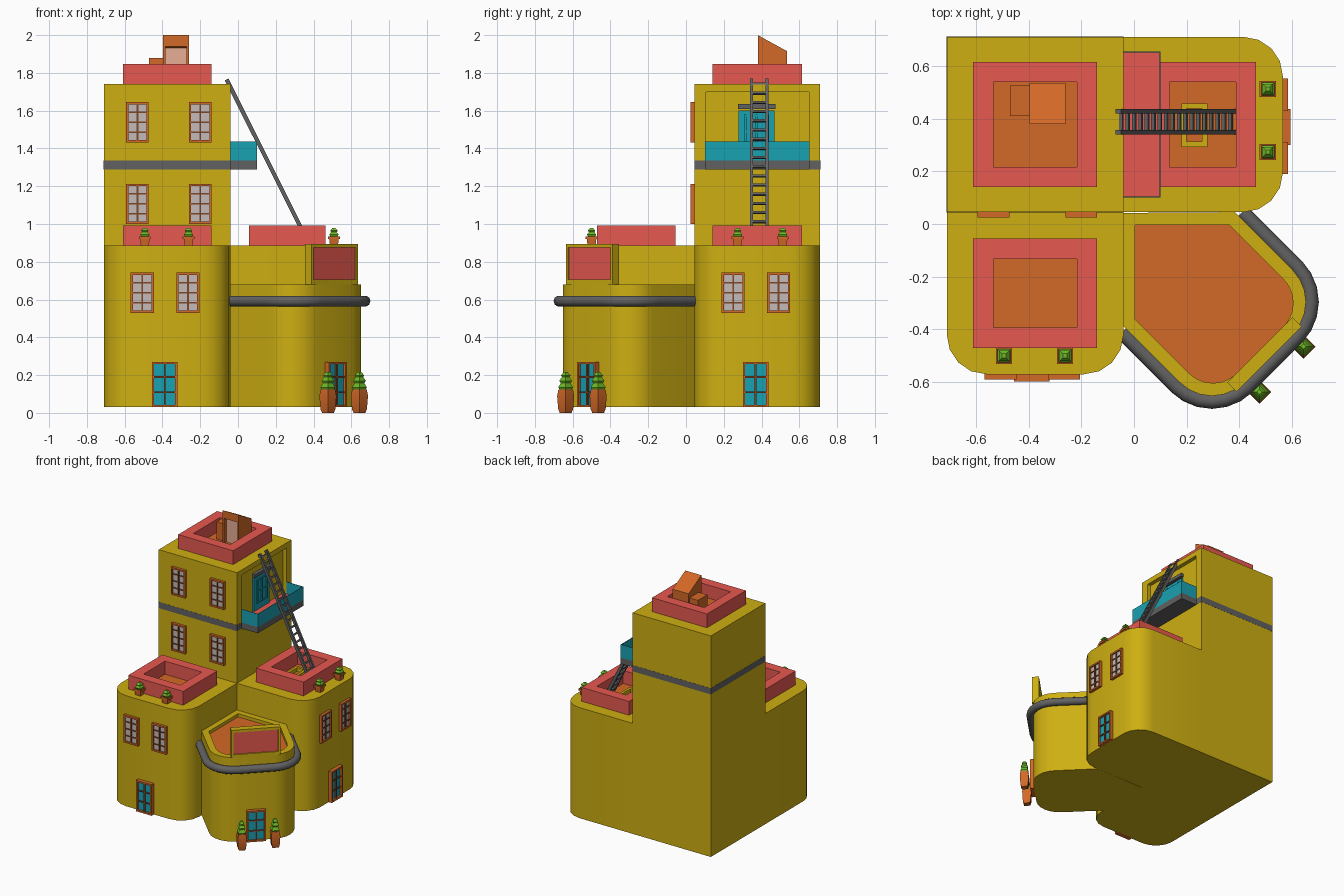
import bpy, bmesh, math
from mathutils import Vector, Matrix

if "Cube" in bpy.data.objects:
    bpy.data.objects.remove(bpy.data.objects["Cube"])

S2 = math.sqrt(2)
def mat(name, r, g, b):
    m = bpy.data.materials.new(name)
    m.diffuse_color = (r, g, b, 1)
    m.use_nodes = True
    m.node_tree.nodes["Principled BSDF"].inputs["Base Color"].default_value = m.diffuse_color
    return m
YEL, RED = mat("yellow", .62, .43, .006), mat("red", .8, .1, .08)
ORA, TEAL = mat("orange", .65, .14, .02), mat("teal", .01, .36, .45)
DARK, BROWN = mat("dark", .12, .12, .12), mat("brown", .2, .06, .02)
GREEN, GLASS = mat("green", .16, .5, .02), mat("glass", .55, .5, .48)
PINK = mat("pale", .8, .42, .3)

def finish(name, bm, m, mx=Matrix()):
    bm.transform(mx)
    bmesh.ops.recalc_face_normals(bm, faces=bm.faces)
    me = bpy.data.meshes.new(name)
    bm.to_mesh(me)
    bm.free()
    ob = bpy.data.objects.new(name, me)
    bpy.context.collection.objects.link(ob)
    if m:
        me.materials.append(m)
    smooth(ob)
    return ob

def smooth(ob):
    bpy.ops.object.select_all(action='DESELECT')
    ob.select_set(True)
    bpy.context.view_layer.objects.active = ob
    bpy.ops.object.shade_smooth_by_angle()

def boxes(name, parts, m, mx=Matrix()):
    """parts: list of (x0, x1, y0, y1, z0, z1)"""
    bm = bmesh.new()
    for x0, x1, y0, y1, z0, z1 in parts:
        bmesh.ops.create_cube(bm, size=1, matrix=Matrix.Translation(((x0+x1)/2, (y0+y1)/2, (z0+z1)/2))
                              @ Matrix.Diagonal((x1-x0, y1-y0, z1-z0, 1)))
    return finish(name, bm, m, mx)

def prism(name, pts, z0, z1, m, mx=Matrix()):
    bm = bmesh.new()
    f = bm.faces.new([bm.verts.new((p[0], p[1], z0)) for p in pts])
    ext = bmesh.ops.extrude_face_region(bm, geom=[f], use_keep_orig=True)["geom"]
    bmesh.ops.translate(bm, verts=[v for v in ext if isinstance(v, bmesh.types.BMVert)], vec=(0, 0, z1-z0))
    return finish(name, bm, m, mx)

def ring(name, outer, inner, z0, z1, m):
    bm = bmesh.new()
    loops = [[bm.verts.new((p[0], p[1], z)) for p in pts]
             for pts, z in ((outer, z0), (outer, z1), (inner, z1), (inner, z0))]
    n = len(outer)
    for k in range(4):
        a, b = loops[k], loops[(k+1) % 4]
        for i in range(n):
            bm.faces.new((a[i], a[(i+1) % n], b[(i+1) % n], b[i]))
    return finish(name, bm, m)

def fillet(corners, seg=4):
    """round the corners (x, y, radius) of an outline"""
    out = []
    for i, (x, y, r) in enumerate(corners):
        p = Vector((x, y))
        if r == 0:
            out.append(p)
            continue
        a = (Vector(corners[i-1][:2]) - p).normalized()
        b = (Vector(corners[(i+1) % len(corners)][:2]) - p).normalized()
        h = a.angle(b) / 2
        c = p + (a + b).normalized() * r / math.sin(h)
        s, e = (p + a*r/math.tan(h) - c).normalized(), (p + b*r/math.tan(h) - c).normalized()
        out += [c + r * s.slerp(e, k/seg) for k in range(seg+1)]
    return out

def rect(x0, x1, y0, y1):
    return [(x0, y0), (x1, y0), (x1, y1), (x0, y1)]

def lathe(name, prof, m, mx, sides=4):
    """square-section turned shape, prof = (half width, z)"""
    bm = bmesh.new()
    prev = None
    for r, z in prof:
        cur = [bm.verts.new((r*S2*math.cos((k+.5)*2*math.pi/sides), r*S2*math.sin((k+.5)*2*math.pi/sides), z))
               for k in range(sides)]
        if prev:
            for k in range(sides):
                bm.faces.new((prev[k], prev[(k+1) % sides], cur[(k+1) % sides], cur[k]))
        else:
            bm.faces.new(cur)
        prev = cur
    bm.faces.new(prev)
    return finish(name, bm, m, mx)

def place(x, y, z, deg=0):
    return Matrix.Translation((x, y, z)) @ Matrix.Rotation(math.radians(deg), 4, 'Z')

# tower with a shallow balcony recess
tower = boxes("tower", [(-.71, -.04, .045, .71, .03, 1.74)], YEL)
cut = boxes("recess_cutter", [(-.07, .1, .105, .65, 1.335, 1.70)], None)
mod = tower.modifiers.new("recess", 'BOOLEAN')
mod.object, mod.solver = cut, 'EXACT'
bpy.context.view_layer.objects.active = tower
bpy.ops.object.modifier_apply(modifier="recess")
bpy.data.objects.remove(cut)
smooth(tower)

# lower wings
prism("front_wing", fillet([(-.71, .045, 0), (-.71, -.57, .15), (-.04, -.57, .15), (-.04, .045, 0)]), .03, .885, YEL)
prism("right_wing", fillet([(-.04, .045, 0), (.565, .045, .15), (.565, .71, .15), (-.04, .71, 0)]), .03, .885, YEL)

# diagonal entrance block with sunken roof
def P(u, v):
    return ((u+v)/S2, (v-u)/S2)
def entrance(o, v, u, r):
    return fillet([(o, -o, 0), (v*S2+o, -o, 0), (*P(u, v), r), (*P(u, -v), r), (o, -v*S2-o, 0)], 6)
wall, inner = entrance(-.042, .302, .72, .17), entrance(.003, .253, .677, .13)
wall[1], wall[-1] = Vector((.382, .045)), Vector((-.045, -.382))
prism("entrance", wall, .03, .64, YEL)
ring("entrance_rim", wall, inner, .64, .68, YEL)
prism("entrance_roof", inner, .63, .655, ORA)

# round gutter band
path = entrance(0, .322, .74, .19)[1:]
path[0], path[-1] = Vector((.41, .045)), Vector((-.045, -.41))
cu = bpy.data.curves.new("gutter", 'CURVE')
cu.dimensions, cu.bevel_depth, cu.bevel_resolution, cu.use_fill_caps = '3D', .029, 3, True
sp = cu.splines.new('POLY')
sp.points.add(len(path)-1)
for p, q in zip(sp.points, path):
    p.co = (q.x, q.y, .592, 1)
cu.materials.append(DARK)
gut = bpy.data.objects.new("gutter", cu)
bpy.context.collection.objects.link(gut)

# blank sign board
M = place(*P(.72, 0), 0, 45)
boxes("sign_frame", [(-.175, .175, .015, .045, .65, .895), (-.175, .175, -.005, .02, .68, .705), (-.175, .175, -.005, .02, .875, .895),
                     (-.175, -.16, -.005, .02, .68, .895), (.16, .175, -.005, .02, .68, .895)], YEL, M)
boxes("sign_panel", [(-.16, .16, .004, .02, .705, .875)], RED, M)

# roof parapets and floors
for name, x0, x1, y0, y1, z in (("tower", -.61, -.14, .14, .615, 1.74), ("front", -.61, -.14, -.47, -.055, .885),
                                ("right", .057, .463, .14, .615, .885)):
    d = .077
    hole = rect(x0+d, x1-d, y0+d, y1-d)
    ring(name + "_parapet", rect(x0, x1, y0, y1), hole, z-.005, z+.107, RED)
    prism(name + "_roof_floor", hole, z-.005, z+.006, ORA)
ring("roof_hatch", rect(.18, .278, .293, .458), rect(.2, .258, .313, .438), .885, .92, YEL)

# roof stair hood and small box
X = Matrix(((0, 0, 1, 0), (1, 0, 0, 0), (0, 1, 0, 0), (0, 0, 0, 1)))
side = [(.38, 1.74), (.535, 1.74), (.535, 1.915), (.38, 2.0)]
prism("hood_side_left", side, -.397, -.385, ORA, X)
prism("hood_side_right", side, -.272, -.26, ORA, X)
prism("hood_roof", [(.38, 1.94), (.535, 1.9), (.535, 1.915), (.38, 2.0)], -.385, -.272, ORA, X)
boxes("hood_door", [(-.385, -.272, .41, .425, 1.74, 1.945)], PINK)
boxes("hood_rear_wall", [(-.385, -.272, .525, .535, 1.74, 1.91)], ORA)
boxes("roof_box", [(-.47, -.395, .41, .525, 1.74, 1.88)], ORA)

# belt and balcony
boxes("belt", [(-.711, -.039, .044, .711, 1.288, 1.335)], DARK)
boxes("balcony_slab", [(-.04, .10, .10, .655, 1.288, 1.335)], DARK)
boxes("balcony_floor", [(-.069, .096, .105, .65, 1.33, 1.345)], RED)
boxes("balcony_rail", [(.096, .10, .10, .655, 1.335, 1.437), (-.04, .096, .10, .104, 1.335, 1.437),
                       (-.04, .096, .651, .655, 1.335, 1.437)], TEAL)
boxes("balcony_lintel", [(-.075, -.045, .275, .475, 1.61, 1.635)], DARK)

# windows and doors, built facing -y and turned to their wall
def opening(name, mx, w, h, cols, rows, fill, t=.012, d=.02):
    a = w/2
    boxes(name + "_frame", [(-a, -a+t, -d, .01, 0, h), (a-t, a, -d, .01, 0, h),
                            (-a+t, a-t, -d, .01, 0, t), (-a+t, a-t, -d, .01, h-t, h)], ORA, mx)
    boxes(name + "_pane", [(-a+t, a-t, -d*.45, .01, t, h-t)], fill, mx)
    bars = [(-a+w*k/cols-.005, -a+w*k/cols+.005, -d*.8, 0, t, h-t) for k in range(1, cols)]
    bars += [(-a+t, a-t, -d*.75, 0, h*k/rows-.004, h*k/rows+.004) for k in range(1, rows)]
    boxes(name + "_bars", bars, BROWN, mx)

for k, x in enumerate((-.533, -.2)):
    for j, z in enumerate((1.0, 1.432)):
        opening(f"tower_window_{k}{j}", place(x, .045, z), .12, .213, 2, 4, GLASS)
for k, x in enumerate((-.507, -.265)):
    opening(f"front_window_{k}", place(x, -.57, .53), .122, .213, 2, 4, GLASS)
for k, y in enumerate((.25, .49)):
    opening(f"right_window_{k}", place(.565, y, .53, 90), .122, .213, 2, 4, GLASS)
opening("front_door", place(-.388, -.57, .03), .135, .24, 2, 3, TEAL, d=.028)
opening("right_door", place(.565, .368, .03, 90), .135, .24, 2, 3, TEAL, d=.028)
opening("entrance_door", place(*P(.72, 0), .03, 45), .135, .24, 2, 3, TEAL, d=.028)
boxes("balcony_door", [(-.095, .095, -.012, .005, 0, .255)], TEAL, place(-.07, .373, 1.345, 90))
boxes("balcony_door_trim", [(s*.06-.006, s*.06+.006, -.02, 0, .05, .235) for s in (-1, 0, 1)]
      + [(-.06, .06, -.018, 0, z, z+.01) for z in (.05, .14, .225)], TEAL, place(-.07, .373, 1.345, 90))

# leaning ladder
a, b = Vector((-.06, 0, 1.765)), Vector((.378, 0, .89))
L = (b-a).length
lad = place(a.x, .388, a.z) @ Matrix.Rotation(math.atan2(b.x-a.x, b.z-a.z), 4, 'Y')
boxes("ladder_rails", [(-.011, .011, s*.04-.008, s*.04+.008, 0, L) for s in (-1, 1)], DARK, lad)
boxes("ladder_rungs", [(-.007, .007, -.035, .035, L*(k+.5)/18-.006, L*(k+.5)/18+.006) for k in range(18)], DARK, lad)

# potted cacti
for k, (x, y, z) in enumerate(((-.493, -.5, .885), (-.262, -.5, .885), (.508, .512, .885), (.508, .273, .885))):
    M = place(x, y, z)
    lathe(f"roof_pot_{k}", [(.021, 0), (.025, .035), (.031, .035), (.031, .05), (.024, .05), (.024, .043)], ORA, M)
    lathe(f"roof_cactus_{k}", [(.016, .043), (.025, .06), (.014, .072), (.02, .08), (.008, .094)], GREEN, M)
for k, (x, y) in enumerate(((.476, -.637), (.643, -.465))):
    M = place(x, y, 0, 45)
    lathe(f"door_pot_{k}", [(.022, 0), (.028, .02), (.032, .09), (.027, .125), (.023, .125), (.023, .115)], ORA, M)
    lathe(f"door_cactus_{k}", [(.018, .115), (.028, .135), (.018, .158), (.024, .17), (.014, .19),
                               (.018, .198), (.007, .217)], GREEN, M)
